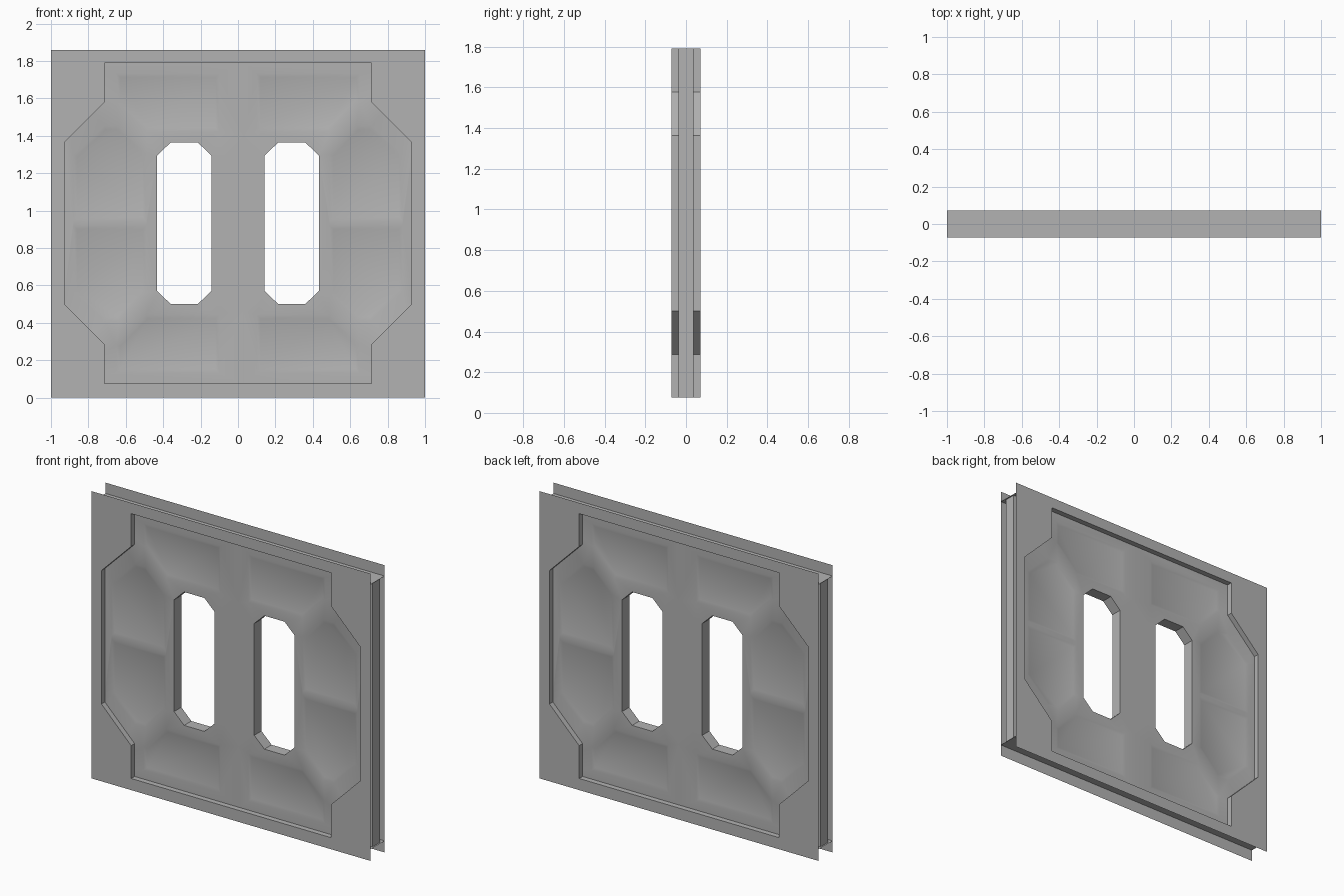
import bpy, bmesh, math

cube = bpy.data.objects.get("Cube")
if cube:
    bpy.data.objects.remove(cube)

MID, HALF = 0.9325, 0.8575        # centre height and half height of the opening
PLATE_Y, DOOR_Y = 0.072, 0.037    # half depths of wall plates and doors

grey = bpy.data.materials.new("wall_grey")
grey.use_nodes = True
grey.diffuse_color = (0.45, 0.45, 0.45, 1)
grey.node_tree.nodes["Principled BSDF"].inputs["Base Color"].default_value = grey.diffuse_color


def finish(bm, name, normals=True):
    bmesh.ops.remove_doubles(bm, verts=bm.verts, dist=0.0002)
    if normals:
        bmesh.ops.recalc_face_normals(bm, faces=bm.faces)
    mesh = bpy.data.meshes.new(name)
    bm.to_mesh(mesh)
    bm.free()
    mesh.materials.append(grey)
    obj = bpy.data.objects.new(name, mesh)
    bpy.context.collection.objects.link(obj)
    return obj


def ring(bm, points, y):
    """Closed loop of edges at depth y; points are x and height from centre."""
    verts = [bm.verts.new((x, y, MID + z)) for x, z in points]
    edges = [bm.edges.new((verts[i - 1], verts[i])) for i in range(len(verts))]
    return verts, edges


def wall(bm, points, y0, y1):
    """Strip of quads following a loop from one depth to another."""
    a, b = ring(bm, points, y0)[0], ring(bm, points, y1)[0]
    for i in range(len(a)):
        bm.faces.new((a[i - 1], a[i], b[i], b[i - 1]))


def fill(bm, edges, side):
    made = bmesh.ops.triangle_fill(bm, edges=edges, use_beauty=True, normal=(0, side, 0))
    for f in made["geom"]:
        if isinstance(f, bmesh.types.BMFace):
            f.normal_update()
            if f.normal.y * side < 0:
                f.normal_flip()


def up_down(half):
    """Complete a loop by mirroring its upper half downwards."""
    return half + [(x, -z) for x, z in reversed(half)]


# Wall plates with the stepped opening and its reveal
right_edge = [(0.715, HALF), (0.715, 0.645), (0.928, 0.432)]
right_edge = up_down(right_edge)
opening = right_edge + [(-x, z) for x, z in reversed(right_edge)]
border = [(-1, -MID), (1, -MID), (1, MID - 0.005), (-1, MID - 0.005)]
for name, side in (("front", -1), ("back", 1)):
    bm = bmesh.new()
    edges = ring(bm, border, side * PLATE_Y)[1] + ring(bm, opening, side * PLATE_Y)[1]
    fill(bm, edges, side)
    wall(bm, opening, side * PLATE_Y, side * DOOR_Y)
    finish(bm, name + "_wall_plate")

# Horizontal channel webs between the plates
for name, z in (("bottom", MID - HALF), ("top", MID + HALF)):
    bm = bmesh.new()
    bm.faces.new([bm.verts.new((x, y, z)) for x, y in
                  ((-1, -PLATE_Y), (1, -PLATE_Y), (1, PLATE_Y), (-1, PLATE_Y))])
    finish(bm, name + "_channel", False)

# Sliding doors meeting at a stepped seam, their outer ends inside the wall
seam = up_down([(0.03, HALF), (0.03, 0.465), (-0.075, 0.36)])
window = up_down([(0.142, 0.362), (0.215, 0.432), (0.36, 0.432), (0.432, 0.362)])
side_panel = [(0.88, 0.012), (0.88, 0.365), (0.715, 0.52), (0.635, 0.52),
              (0.49, 0.37), (0.49, 0.012)]
end_panel = [(0.65, 0.65), (0.65, 0.8), (0.1, 0.8), (0.1, 0.49), (0.49, 0.49)]

for name, sx in (("right", -1), ("left", 1)):
    def flip(points, sz=1):
        return [(sx * x, sz * z) for x, z in points]

    outline = seam + [(sx * 0.99, -HALF), (sx * 0.99, HALF)]
    bm = bmesh.new()
    for side in (-1, 1):
        y = side * DOOR_Y
        edges = ring(bm, outline, y)[1] + ring(bm, flip(window), y)[1]
        panels = []
        for points in (side_panel, end_panel):
            for sz in (-1, 1):
                verts, loop = ring(bm, flip(points, sz), y)
                edges += loop
                panels.append(verts)
        fill(bm, edges, side)
        # Shallow pressed panels with sloping rims
        recesses = []
        for verts in panels:
            face = bm.faces.new(verts)
            face.normal_update()
            if face.normal.y * side < 0:
                face.normal_flip()
            recesses.append(face)
        bmesh.ops.inset_individual(bm, faces=recesses, thickness=0.02, depth=-0.006,
                                   use_even_offset=True)
    wall(bm, outline, -DOOR_Y, DOOR_Y)
    wall(bm, flip(window), -DOOR_Y, DOOR_Y)
    door = finish(bm, name + "_door")
    bpy.ops.object.select_all(action="DESELECT")
    door.select_set(True)
    bpy.context.view_layer.objects.active = door
    bpy.ops.object.shade_smooth_by_angle(angle=math.radians(30))
